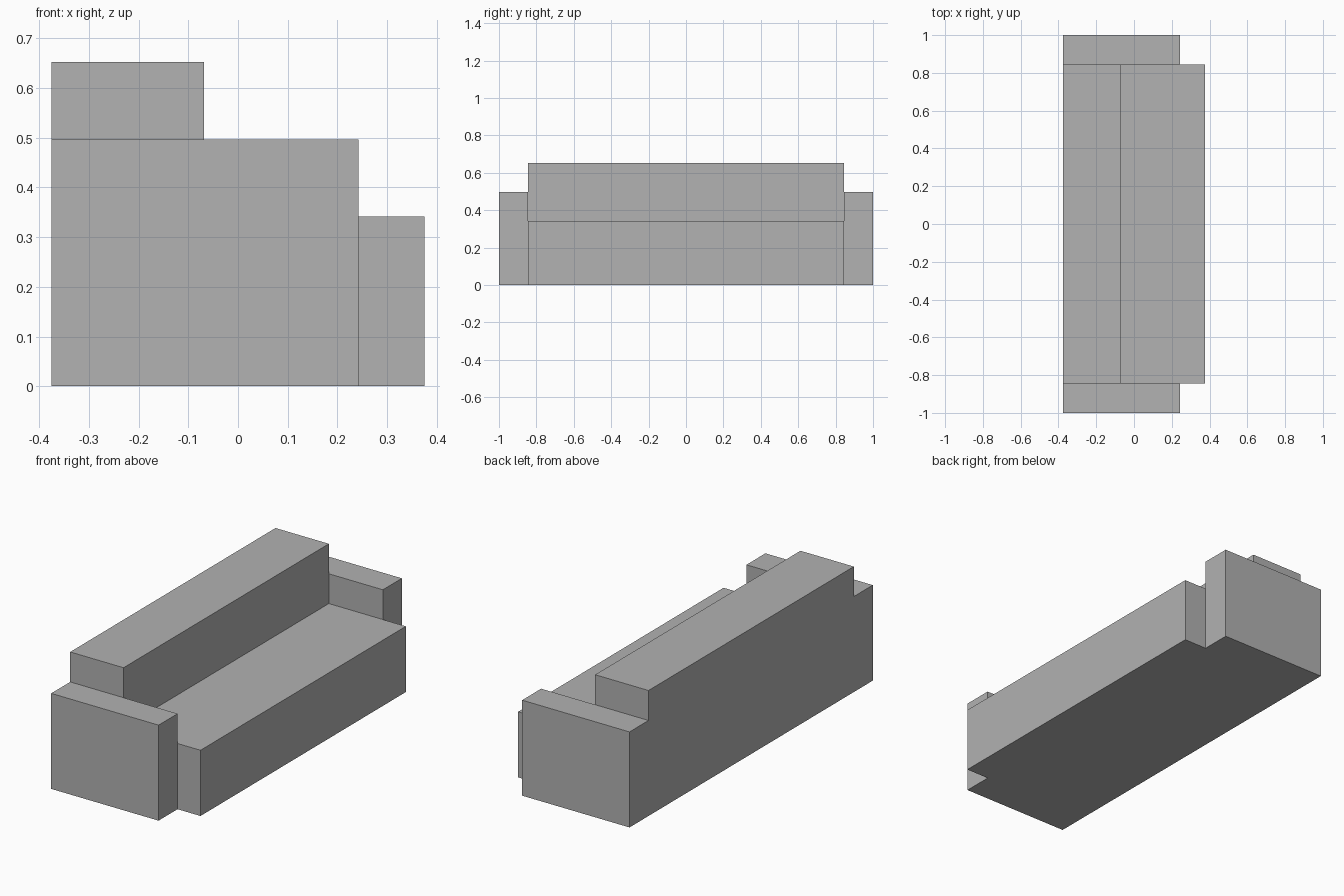
import bpy
import bmesh

cube = bpy.data.objects.get("Cube")
if cube:
    bpy.data.objects.remove(cube, do_unlink=True)

grey = bpy.data.materials.new("plain_grey")
grey.use_nodes = True
colour = (0.445, 0.445, 0.445, 1.0)
grey.diffuse_color = colour
grey.node_tree.nodes["Principled BSDF"].inputs["Base Color"].default_value = colour

# Main dimensions of the sofa
BACK_X, REST_X, ARM_X, SEAT_X = -0.375, -0.068, 0.243, 0.375
SEAT_TOP, ARM_TOP, REST_TOP = 0.342, 0.497, 0.653
INNER_Y, OUTER_Y = 0.844, 1.0


def extrude_profile(name, profile, y0, y1):
    """Extrude an (x, z) outline along y into a solid."""
    bm = bmesh.new()
    face = bm.faces.new([bm.verts.new((x, y0, z)) for x, z in profile])
    side = bmesh.ops.extrude_face_region(bm, geom=[face])["geom"]
    moved = [v for v in side if isinstance(v, bmesh.types.BMVert)]
    bmesh.ops.translate(bm, verts=moved, vec=(0, y1 - y0, 0))
    bmesh.ops.recalc_face_normals(bm, faces=bm.faces)
    mesh = bpy.data.meshes.new(name)
    bm.to_mesh(mesh)
    bm.free()
    mesh.materials.append(grey)
    obj = bpy.data.objects.new(name, mesh)
    bpy.context.collection.objects.link(obj)
    return obj


def rectangle(x0, x1, top):
    return [(x0, 0), (x1, 0), (x1, top), (x0, top)]


# Seat and backrest as one stepped body
extrude_profile("seat_and_backrest", [
    (BACK_X, 0), (SEAT_X, 0), (SEAT_X, SEAT_TOP),
    (REST_X, SEAT_TOP), (REST_X, REST_TOP), (BACK_X, REST_TOP),
], -INNER_Y, INNER_Y)

# Armrests at both ends
for name, y0, y1 in (("front_armrest", -OUTER_Y, -INNER_Y),
                     ("rear_armrest", INNER_Y, OUTER_Y)):
    extrude_profile(name, rectangle(BACK_X, ARM_X, ARM_TOP), y0, y1)
